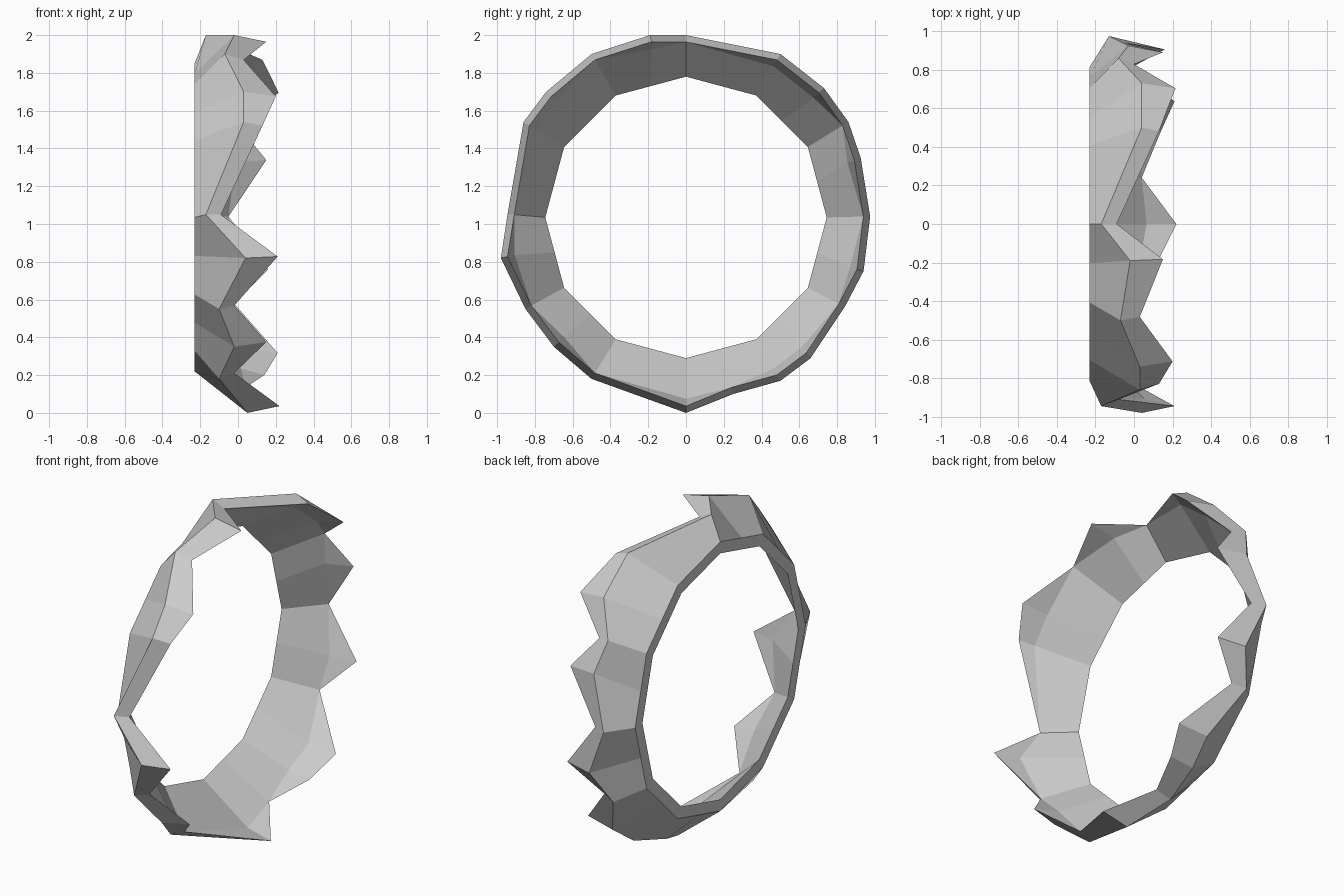
import bpy, bmesh, math
from mathutils import Vector

if "Cube" in bpy.data.objects:
    bpy.data.objects.remove(bpy.data.objects["Cube"])

CZ = 1.035          # ring centre height
BACK_X = -0.23      # flat rear rim

# Jagged edge, starting at the top, running towards +y:
# (on 12-gon corner?, y, z, outer edge x, tip x, spike?)
EDGE = [
    (1, 0.00, 2.00, -0.17, -0.09, 0),
    (1, 0.50, 1.90, 0.04, 0.13, 1),
    (0, 0.73, 1.72, 0.04, 0.215, 1),
    (1, 0.86, 1.54, -0.08, 0.00, 0),
    (0, 0.925, 1.35, -0.03, 0.15, 1),
    (1, 0.975, 1.04, -0.13, -0.05, 0),
    (0, 0.94, 0.75, -0.01, 0.16, 1),
    (1, 0.84, 0.56, -0.10, -0.02, 0),
    (0, 0.66, 0.29, 0.03, 0.21, 1),
    (1, 0.50, 0.17, 0.00, 0.14, 1),
    (0, 0.25, 0.10, -0.05, 0.04, 0),
    (1, 0.00, 0.00, 0.05, 0.22, 1),
    (1, -0.50, 0.18, -0.10, -0.02, 0),
    (0, -0.70, 0.35, -0.02, 0.15, 1),
    (1, -0.85, 0.55, -0.10, -0.02, 0),
    (0, -0.98, 0.82, 0.04, 0.21, 1),
    (1, -0.945, 1.05, -0.17, -0.09, 0),
    (1, -0.86, 1.54, 0.03, 0.13, 1),
    (0, -0.74, 1.70, 0.03, 0.20, 1),
    (1, -0.50, 1.90, -0.07, 0.03, 0),
    (0, -0.19, 2.00, -0.02, 0.15, 1),
]


def rim(step, r):
    """Point on the rear 12-sided rim; half steps lie on a side's middle."""
    if step % 1:
        return (rim(step - 0.5, r) + rim(step + 0.5, r)) / 2
    a = math.radians(90 - 30 * step)
    return Vector((BACK_X, r * math.cos(a), CZ + r * math.sin(a)))


def inset(y, z, x, d):
    """Move an edge point towards the ring axis by d."""
    v = Vector((0, y, z - CZ))
    v *= (v.length - d) / v.length
    return Vector((x, v.y, v.z + CZ))


bm = bmesh.new()
columns = []
step = -1
for corner, y, z, xo, xt, spike in EDGE:
    if corner:
        step += 1
    s = step if corner else step + 0.5
    tip = inset(y, z, xt, 0.036)
    fold = inset(y, z, xo + 0.015, 0.075) if spike else tip
    points = [rim(s, 0.745), rim(s, 0.815), Vector((xo, y, z)), tip, fold]
    columns.append([bm.verts.new(p) for p in points])

# Skin the closed cross-sections around the ring
for i, a in enumerate(columns):
    b = columns[(i + 1) % len(columns)]
    for k in range(5):
        m = (k + 1) % 5
        bm.faces.new((a[k], a[m], b[m], b[k]))

bmesh.ops.remove_doubles(bm, verts=bm.verts, dist=0.0005)
bmesh.ops.recalc_face_normals(bm, faces=bm.faces)

mesh = bpy.data.meshes.new("jagged_ring")
bm.to_mesh(mesh)
bm.free()
ring = bpy.data.objects.new("jagged_ring", mesh)
bpy.context.collection.objects.link(ring)
